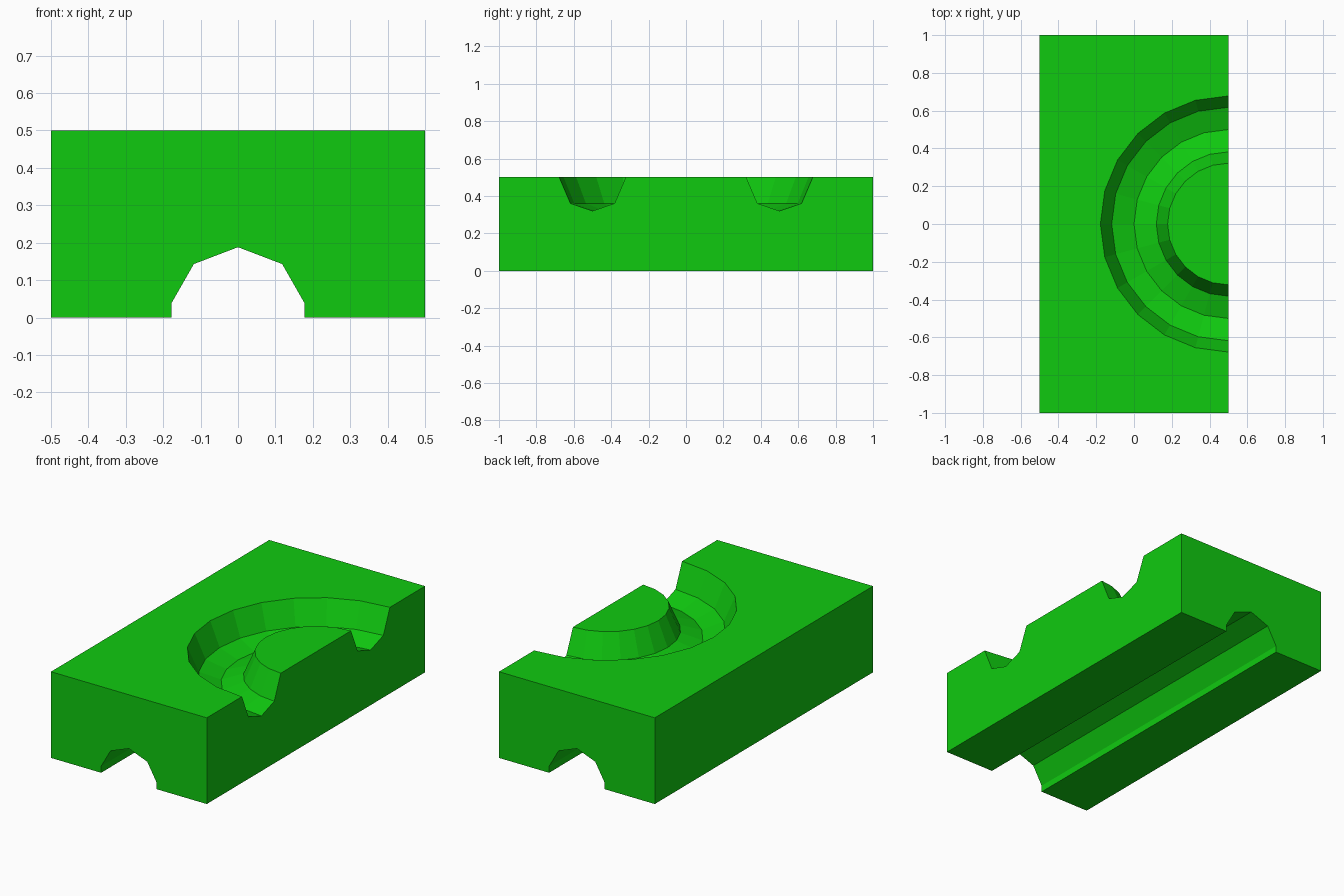
import bpy, bmesh, math

if "Cube" in bpy.data.objects:
    bpy.data.objects.remove(bpy.data.objects["Cube"])

green = bpy.data.materials.new("green")
green.diffuse_color = (0.005, 0.59, 0.005, 1)
green.use_nodes = True
green.node_tree.nodes["Principled BSDF"].inputs["Base Color"].default_value = green.diffuse_color


def make_object(name, bm):
    bmesh.ops.recalc_face_normals(bm, faces=bm.faces)
    mesh = bpy.data.meshes.new(name)
    bm.to_mesh(mesh)
    bm.free()
    obj = bpy.data.objects.new(name, mesh)
    bpy.context.collection.objects.link(obj)
    mesh.materials.append(green)
    return obj


# Block: front profile with the straight groove underneath, extruded along y
half = [(0.118, 0.143), (0.178, 0.038), (0.178, 0), (0.5, 0), (0.5, 0.5)]
profile = [(0, 0.188)] + half + [(-x, z) for x, z in reversed(half)]
bm = bmesh.new()
face = bm.faces.new([bm.verts.new((x, -1, z)) for x, z in profile])
ext = bmesh.ops.extrude_face_region(bm, geom=[face])
bmesh.ops.translate(bm, vec=(0, 2, 0),
                    verts=[v for v in ext["geom"] if isinstance(v, bmesh.types.BMVert)])
block = make_object("track_block", bm)

# Curved groove cutter: section revolved about the middle of the right side
SEGMENTS = 24
section = [(0, 0.32), (0.118, 0.36), (0.238, 0.64), (-0.238, 0.64), (-0.118, 0.36)]
bm = bmesh.new()
rings = []
for i in range(SEGMENTS):
    a = 2 * math.pi * i / SEGMENTS
    rings.append([bm.verts.new((0.5 + (0.5 + r) * math.cos(a), (0.5 + r) * math.sin(a), z))
                  for r, z in section])
n = len(section)
for i in range(SEGMENTS):
    p, q = rings[i], rings[(i + 1) % SEGMENTS]
    for j in range(n):
        k = (j + 1) % n
        bm.faces.new((p[j], q[j], q[k], p[k]))
cutter = make_object("curved_groove_cutter", bm)
cutter.hide_render = True

# Cut the curved groove and drop the cutter
mod = block.modifiers.new("curved_groove", "BOOLEAN")
mod.operation = "DIFFERENCE"
mod.solver = "EXACT"
mod.object = cutter
bpy.context.view_layer.objects.active = block
bpy.ops.object.modifier_apply(modifier=mod.name)
bpy.data.objects.remove(cutter)
